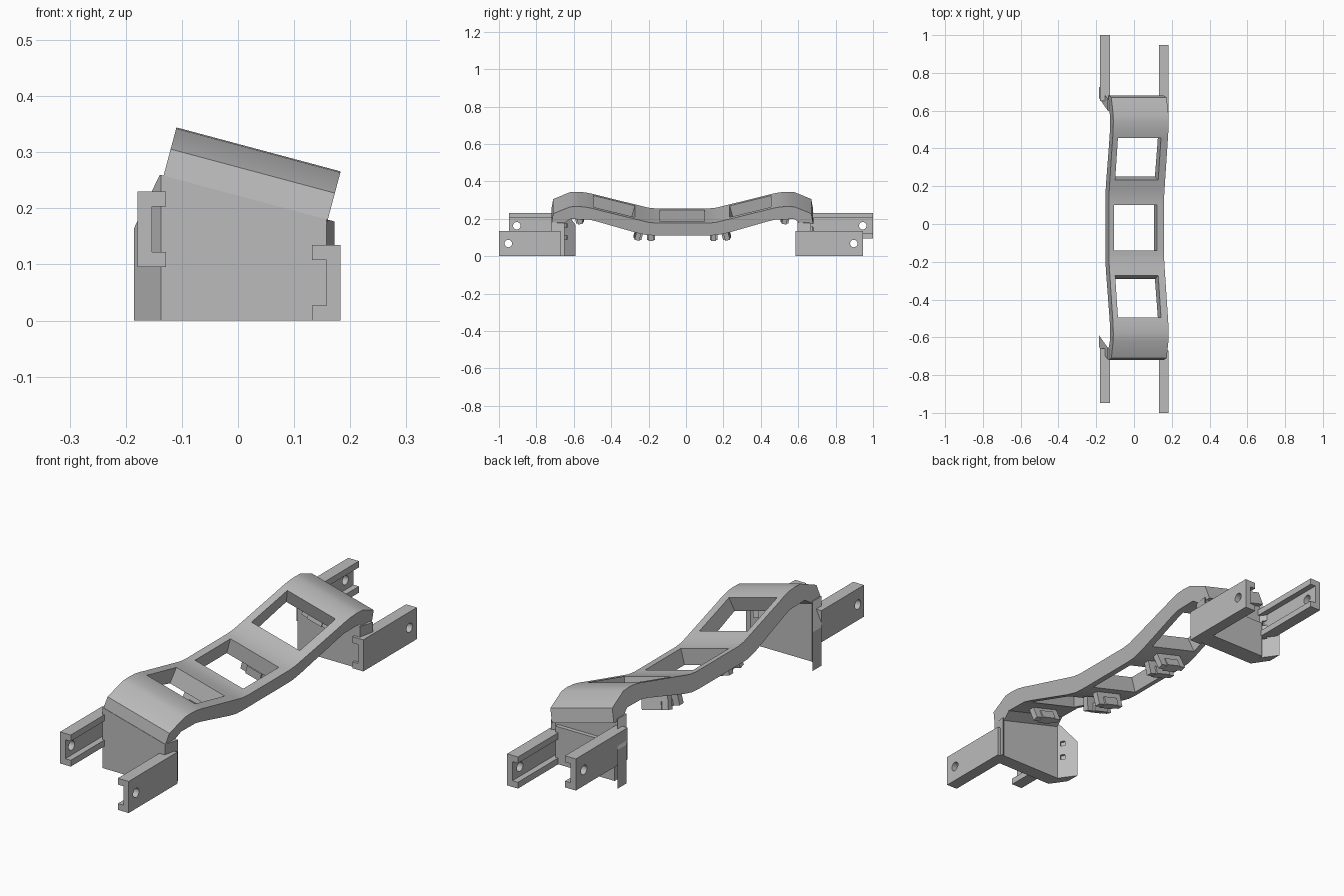
import bpy, bmesh, math
from mathutils import Matrix, Vector

cube = bpy.data.objects.get("Cube")
if cube:
    bpy.data.objects.remove(cube, do_unlink=True)

grey = bpy.data.materials.new("plain grey")
grey.use_nodes = True
colour = (0.5, 0.5, 0.5, 1)
grey.diffuse_color = colour
grey.node_tree.nodes["Principled BSDF"].inputs["Base Color"].default_value = colour

MID = -0.02                                        # middle of the band along y
ROLL = Matrix.Rotation(math.radians(15), 4, 'Y')   # the band leans sideways
UP = ROLL @ Vector((0, 0, 1))


def finish(name, bm):
    bmesh.ops.recalc_face_normals(bm, faces=bm.faces)
    mesh = bpy.data.meshes.new(name)
    bm.to_mesh(mesh)
    bm.free()
    mesh.materials.append(grey)
    ob = bpy.data.objects.new(name, mesh)
    bpy.context.collection.objects.link(ob)
    return ob


def prism(points, offset):
    """Closed outline swept along an offset."""
    bm = bmesh.new()
    face = bm.faces.new([bm.verts.new(p) for p in points])
    new = bmesh.ops.extrude_face_region(bm, geom=[face])["geom"]
    bmesh.ops.translate(bm, vec=Vector(offset),
                        verts=[g for g in new if isinstance(g, bmesh.types.BMVert)])
    return bm


def box(name, centre, size, turn=Matrix(), frame=Matrix()):
    bm = bmesh.new()
    place = frame @ Matrix.Translation(centre) @ turn @ Matrix.Diagonal((*size, 1))
    bmesh.ops.create_cube(bm, size=1, matrix=place)
    return finish(name, bm)


def cut(target, cutters):
    for cutter in cutters:
        mod = target.modifiers.new("cut", 'BOOLEAN')
        mod.operation = 'DIFFERENCE'
        mod.solver = 'EXACT'
        mod.object = cutter
        with bpy.context.temp_override(object=target, active_object=target):
            bpy.ops.object.modifier_apply(modifier=mod.name)
        bpy.data.objects.remove(cutter, do_unlink=True)


def smooth(ob, angle=25):
    bpy.ops.object.select_all(action='DESELECT')
    ob.select_set(True)
    bpy.context.view_layer.objects.active = ob
    bpy.ops.object.shade_smooth_by_angle(angle=math.radians(angle))


# Waved band: half profile (distance from middle, height), mirrored
top = [(0.14, 0.212), (0.18, 0.216), (0.22, 0.226), (0.44, 0.282), (0.48, 0.293),
       (0.52, 0.301), (0.56, 0.304), (0.60, 0.302), (0.69, 0.264), (0.70, 0.206)]
under = [(0.64, 0.206), (0.60, 0.234), (0.50, 0.232), (0.46, 0.222),
         (0.24, 0.157), (0.19, 0.146), (0.15, 0.144)]
half = top + under
outline = half + [(-t, v) for t, v in reversed(half)]
left, right = -0.195, 0.108
bm = prism([(left, MID + t, v) for t, v in outline], (right - left, 0, 0))
bm.transform(ROLL)
band = finish("waved_band", bm)

# Three windows through the band
win_mid, win_width = -0.048, 0.236
windows = [box("window_cutter", (win_mid, MID, 0.18), (win_width, 0.24, 0.3), frame=ROLL)]
for s in (-1, 1):
    lean = Matrix.Rotation(s * math.radians(15), 4, 'X')
    windows.append(box("window_cutter", (win_mid, MID + s * 0.374, 0.226),
                       (win_width, 0.228, 0.2), lean, ROLL))
cut(band, windows)
smooth(band)

# Clips hanging under the band: distance from middle, height, lean in degrees
for s in (-1, 1):
    for n, (t, v, lean) in enumerate([(0.168, 0.118, 0), (0.235, 0.122, 15),
                                      (0.55, 0.212, -12)]):
        turn = Matrix.Rotation(s * math.radians(lean), 4, 'X')
        side = "back" if s > 0 else "front"
        box(f"{side}_clip_{n}", (-0.045, MID + s * t, v), (0.13, 0.026, 0.06), turn, ROLL)
        box(f"{side}_clip_tooth_{n}", (-0.045, MID + s * t, v - 0.014),
            (0.07, 0.042, 0.034), turn, ROLL)

# End walls with a bent flange on the right edge
plan = [(-0.137, 0), (0.158, 0), (0.172, 0.07), (0.158, 0.06), (-0.135, 0.06),
        (-0.185, 0.13), (-0.185, 0.07)]
for name, y0 in (("front", -0.72), ("back", 0.597)):
    bm = prism([(x, y0 + y, 0) for x, y in plan], (0, 0, 0.35))
    for point, normal in ((UP * 0.215, UP),
                          (Vector((-0.185, 0, 0.165)), Vector((-0.135, 0, 0.065)))):
        geom = bm.verts[:] + bm.edges[:] + bm.faces[:]
        res = bmesh.ops.bisect_plane(bm, geom=geom, plane_co=point,
                                     plane_no=normal, clear_outer=True)
        rim = [e for e in res["geom_cut"] if isinstance(e, bmesh.types.BMEdge)]
        bmesh.ops.holes_fill(bm, edges=rim)
    wall = finish(name + "_wall", bm)
    diagonal = Matrix.Rotation(math.radians(-54), 4, 'Z')
    cut(wall, [box("notch_cutter", (-0.148, y0 + 0.078, z), (0.02, 0.02, 0.022), diagonal)
               for z in (0.10, 0.165)])

# Back end: drop the band lip onto the set-back wall
box("back_wall_facing", (0.005, 0.665, 0.08), (0.28, 0.02, 0.16))


# C-shaped rails, open toward the middle, each with a bolt hole
def rail(name, outer, inner, z, y0, y1, hole_y):
    web = (outer + inner) / 2
    section = [(outer, 0), (inner, 0), (inner, 0.027), (web, 0.027),
               (web, 0.108), (inner, 0.108), (inner, 0.135), (outer, 0.135)]
    ob = finish(name, prism([(x, y0, z + h) for x, h in section], (0, y1 - y0, 0)))
    drill = bmesh.new()
    bmesh.ops.create_cone(drill, cap_ends=True, segments=24, radius1=0.02, radius2=0.02,
                          depth=0.2, matrix=Matrix.Translation((outer, hole_y, z + 0.0675))
                          @ Matrix.Rotation(math.pi / 2, 4, 'Y'))
    cut(ob, [finish("hole_cutter", drill)])
    smooth(ob)


rail("front_left_rail", 0.183, 0.132, 0, -1, -0.67, -0.95)
rail("back_left_rail", 0.183, 0.132, 0, 0.585, 0.947, 0.897)
rail("front_right_rail", -0.179, -0.128, 0.095, -0.947, -0.66, -0.905)
rail("back_right_rail", -0.179, -0.128, 0.095, 0.65, 1, 0.945)
